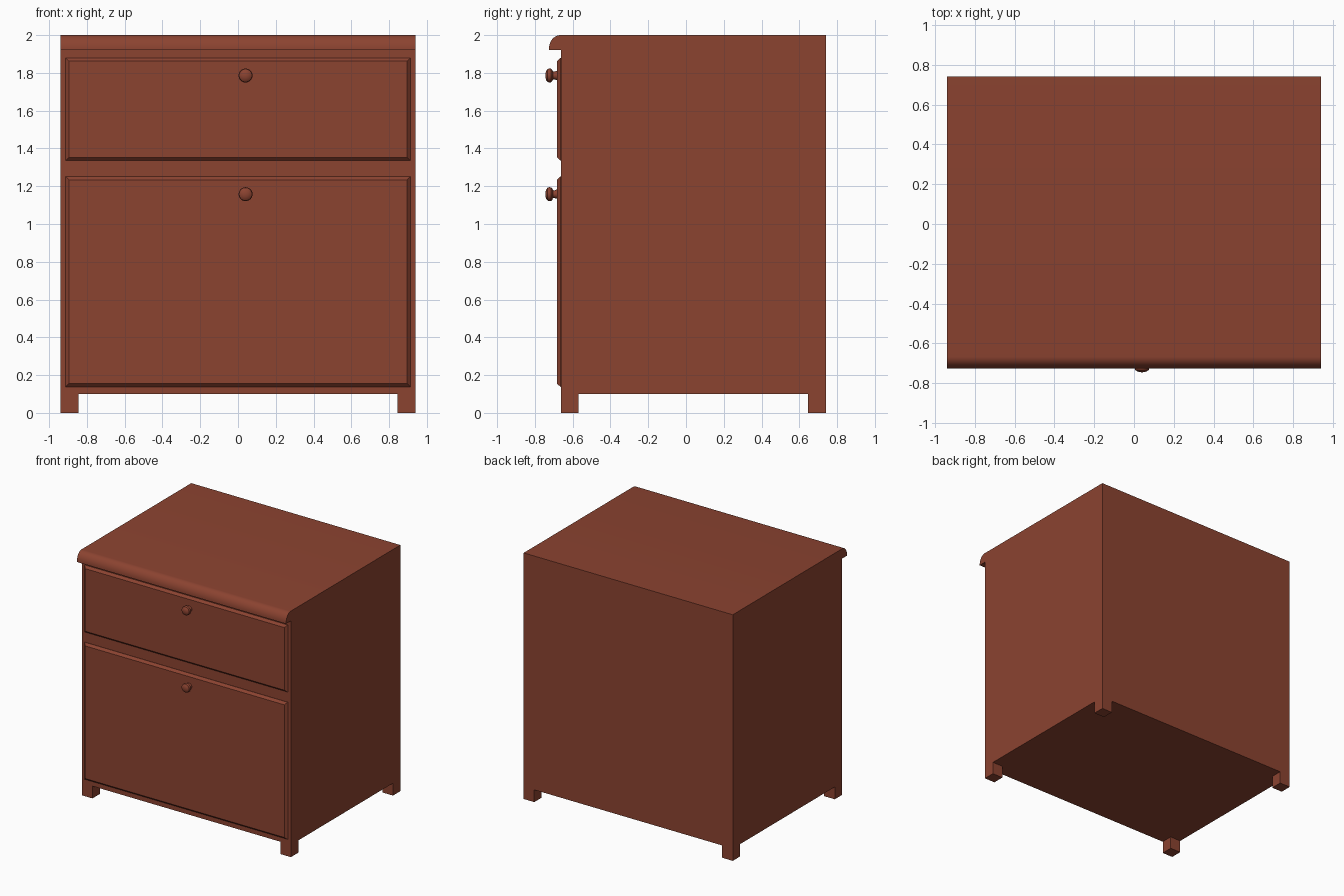
import bpy, bmesh
from math import sin, cos, pi, radians
from mathutils import Vector, Matrix

if "Cube" in bpy.data.objects:
    bpy.data.objects.remove(bpy.data.objects["Cube"])

wood = bpy.data.materials.new("red_brown_wood")
wood.diffuse_color = (0.26, 0.056, 0.03, 1)
wood.use_nodes = True
wood.node_tree.nodes["Principled BSDF"].inputs["Base Color"].default_value = wood.diffuse_color

HALF_W, FRONT, BACK = 0.94, -0.663, 0.742
LEG, FLOOR = 0.095, 0.10


def finish(name, bm, smooth=False):
    bmesh.ops.recalc_face_normals(bm, faces=bm.faces[:])
    mesh = bpy.data.meshes.new(name)
    bm.to_mesh(mesh)
    bm.free()
    mesh.materials.append(wood)
    obj = bpy.data.objects.new(name, mesh)
    bpy.context.collection.objects.link(obj)
    if smooth:
        bpy.ops.object.select_all(action='DESELECT')
        obj.select_set(True)
        bpy.context.view_layer.objects.active = obj
        bpy.ops.object.shade_smooth_by_angle(angle=radians(35))
    return obj


def carcass():
    # side profile with rounded top nosing, extruded across the width
    profile = [(BACK, FLOOR), (BACK, 2.0)]
    for i in range(9):
        a = pi / 2 * i / 8
        profile.append((-0.666 - 0.06 * sin(a), 1.925 + 0.075 * cos(a)))
    profile += [(-0.726, 1.92), (FRONT, 1.92), (FRONT, FLOOR)]
    bm = bmesh.new()
    side = bm.faces.new([bm.verts.new((-HALF_W, y, z)) for y, z in profile])
    ext = bmesh.ops.extrude_face_region(bm, geom=[side], use_keep_orig=True)
    bmesh.ops.translate(bm, vec=(2 * HALF_W, 0, 0),
                        verts=[g for g in ext["geom"] if isinstance(g, bmesh.types.BMVert)])
    bmesh.ops.recalc_face_normals(bm, faces=bm.faces[:])

    # cut corner squares in the underside and pull the feet down from them
    cuts = [((x, 0, 0), (1, 0, 0)) for x in (-HALF_W + LEG, HALF_W - LEG)]
    cuts += [((0, y, 0), (0, 1, 0)) for y in (FRONT + LEG, BACK - LEG)]
    for co, no in cuts:
        bmesh.ops.bisect_plane(bm, geom=bm.verts[:] + bm.edges[:] + bm.faces[:],
                               plane_co=co, plane_no=no)
    corners = []
    for f in bm.faces:
        c = f.calc_center_median()
        if (f.normal.z < -0.9 and c.z < FLOOR + 0.01 and abs(c.x) > HALF_W - LEG
                and (c.y < FRONT + LEG or c.y > BACK - LEG)):
            corners.append(f)
    ext = bmesh.ops.extrude_face_region(bm, geom=corners)
    bmesh.ops.translate(bm, vec=(0, 0, -FLOOR),
                        verts=[g for g in ext["geom"] if isinstance(g, bmesh.types.BMVert)])
    bmesh.ops.delete(bm, geom=[f for f in corners if f.is_valid], context='FACES_ONLY')
    bmesh.ops.dissolve_limit(bm, angle_limit=radians(1), verts=bm.verts[:], edges=bm.edges[:])
    finish("cabinet_carcass", bm, smooth=True)


def drawer_front(name, z0, z1):
    # slab with chamfered rim
    bm = bmesh.new()
    rings = []
    for y, inset in ((FRONT + 0.01, 0), (FRONT - 0.002, 0), (-0.684, 0.018)):
        x, lo, hi = 0.913 - inset, z0 + inset, z1 - inset
        rings.append([bm.verts.new(p) for p in
                      ((-x, y, lo), (x, y, lo), (x, y, hi), (-x, y, hi))])
    for a, b in zip(rings, rings[1:]):
        for i in range(4):
            j = (i + 1) % 4
            bm.faces.new((a[i], a[j], b[j], b[i]))
    bm.faces.new(rings[0])
    bm.faces.new(rings[-1])
    finish(name, bm)


def knob(name, z):
    # lathed profile: (radius, distance out from drawer face)
    profile = [(0, -0.004), (0.024, -0.004), (0.024, 0.003), (0.02, 0.012), (0.021, 0.02),
               (0.03, 0.024), (0.036, 0.03), (0.037, 0.039), (0.034, 0.049),
               (0.025, 0.056), (0.012, 0.06), (0, 0.061)]
    bm = bmesh.new()
    vs = [bm.verts.new((r, -d, 0)) for r, d in profile]
    es = [bm.edges.new(p) for p in zip(vs, vs[1:])]
    bmesh.ops.spin(bm, geom=vs + es, cent=(0, 0, 0), axis=(0, 1, 0),
                   angle=2 * pi, steps=24, use_duplicate=False)
    bmesh.ops.remove_doubles(bm, verts=bm.verts[:], dist=0.0005)
    finish(name, bm, smooth=True).location = (0.04, -0.684, z)


carcass()
for label, z0, z1, knob_z in (("upper", 1.335, 1.88, 1.786), ("lower", 0.138, 1.252, 1.158)):
    drawer_front(label + "_drawer_front", z0, z1)
    knob(label + "_drawer_knob", knob_z)
